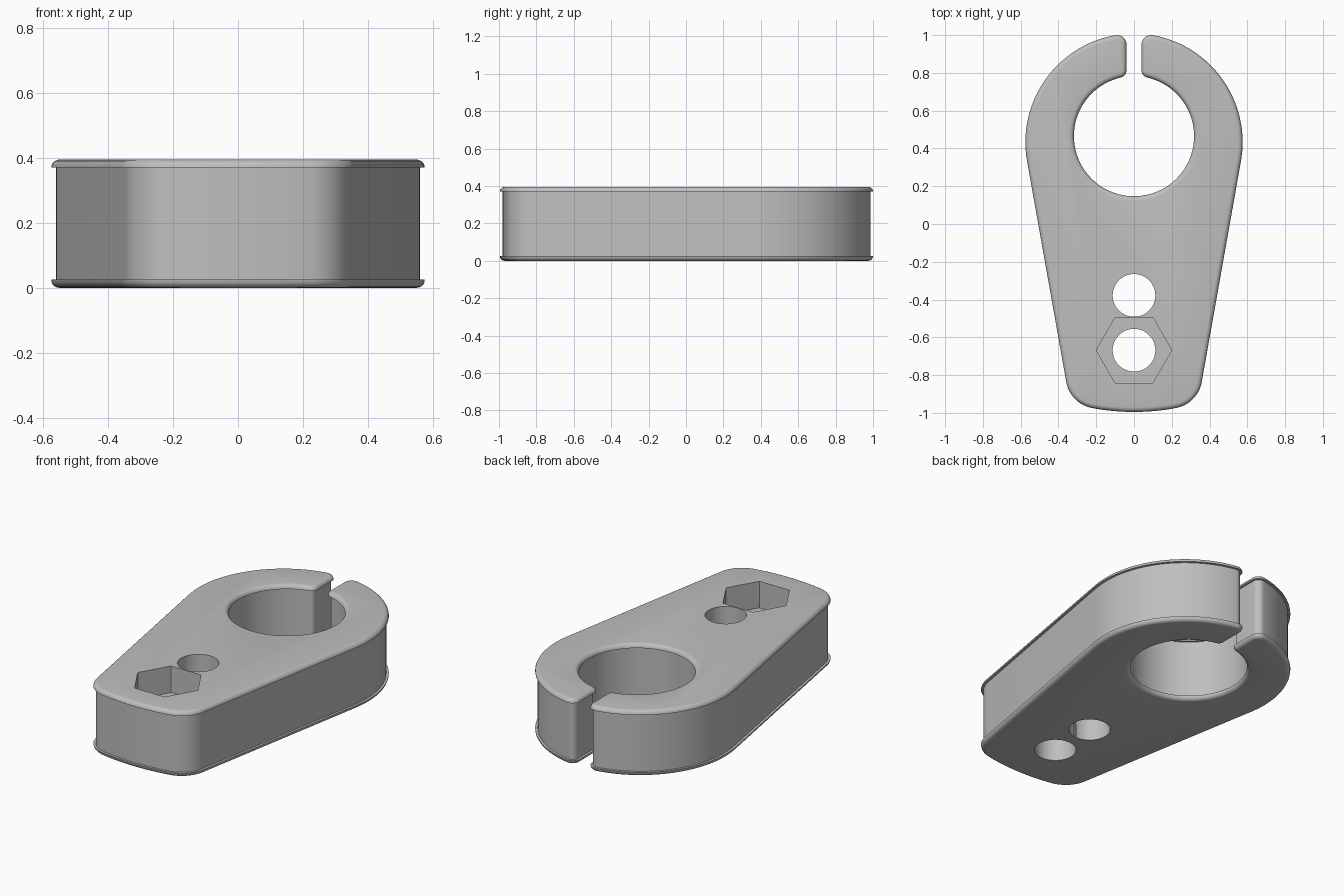
import bpy, bmesh
from math import atan2, acos, cos, sin, pi, radians, sqrt, hypot

if "Cube" in bpy.data.objects:
    bpy.data.objects.remove(bpy.data.objects["Cube"])

HEIGHT, RIM, LIP = 0.395, 0.025, 0.014

grey = bpy.data.materials.new("plain_grey")
grey.use_nodes = True
grey.diffuse_color = (0.52, 0.52, 0.52, 1)
grey.node_tree.nodes["Principled BSDF"].inputs["Base Color"].default_value = grey.diffuse_color


def arc(cx, cy, r, a0, a1, n):
    return [(cx + r * cos(a0 + (a1 - a0) * i / n),
             cy + r * sin(a0 + (a1 - a0) * i / n)) for i in range(n + 1)]


def outline(inset):
    """Closed clamp outline of tangent arcs, shrunk into the solid by inset."""
    ring_y, ring_r = 0.433, 0.575       # round head
    hole_y, hole_r = 0.465, 0.318       # large bore
    foot_y, foot_r = 0.205, 1.2         # shallow curved end
    corner_r, tip_r, inner_r, gap = 0.17, 0.05, 0.04, 0.04
    foot_a = radians(-79.3)
    kx = (foot_r - corner_r) * cos(foot_a)
    ky = foot_y + (foot_r - corner_r) * sin(foot_a)
    # direction of the straight flank shared by corner and head
    dx, dy = -kx, ring_y - ky
    flank = atan2(dy, dx) - acos((corner_r - ring_r) / hypot(dx, dy))
    tip_x, in_x = gap + tip_r, gap + inner_r
    tip_h = sqrt((ring_r - tip_r) ** 2 - tip_x ** 2)
    in_h = sqrt((hole_r + inner_r) ** 2 - in_x ** 2)
    tip_a, in_a = atan2(tip_h, tip_x), atan2(in_h, in_x)
    half = arc(0, foot_y, foot_r - inset, -pi / 2, foot_a, 6)
    half += arc(kx, ky, corner_r - inset, foot_a, flank, 14)[1:]
    half += arc(0, ring_y, ring_r - inset, flank, tip_a, 36)
    half += arc(tip_x, ring_y + tip_h, tip_r - inset, tip_a, pi, 12)[1:]
    half += arc(in_x, hole_y + in_h, inner_r - inset, pi, pi + in_a, 10)
    half += arc(0, hole_y, hole_r + inset, in_a, -pi / 2, 44)[1:]
    return half + [(-x, y) for x, y in half[-2:0:-1]]


def finish(bm, name):
    bmesh.ops.recalc_face_normals(bm, faces=bm.faces)
    mesh = bpy.data.meshes.new(name)
    bm.to_mesh(mesh)
    bm.free()
    mesh.materials.append(grey)
    obj = bpy.data.objects.new(name, mesh)
    bpy.context.collection.objects.link(obj)
    return obj


# Clamp body: lofted outline with a rounded, overhanging rim on both faces
quarter = [(RIM * (1 - sin(pi / 2 * i / 5)), RIM * (1 - cos(pi / 2 * i / 5))) for i in range(6)]
lower = quarter + [(LIP, RIM)]
levels = lower + [(i, HEIGHT - z) for i, z in reversed(lower)]
bm = bmesh.new()
rings = [[bm.verts.new((x, y, z)) for x, y in outline(i)] for i, z in levels]
for a, b in zip(rings, rings[1:]):
    for j in range(len(a)):
        k = (j + 1) % len(a)
        bm.faces.new((a[j], a[k], b[k], b[j]))
bm.faces.new(rings[0][::-1])
bm.faces.new(rings[-1])
body = finish(bm, "clamp_body")


def cut(name, y, radius, sides, z0, z1):
    """Drill a round or hexagonal pocket through the body."""
    bm = bmesh.new()
    foot = [bm.verts.new((x, yy, z0)) for x, yy in arc(0, y, radius, 0, 2 * pi, sides)[:-1]]
    face = bm.faces.new(foot)
    top = bmesh.ops.extrude_face_region(bm, geom=[face])["geom"]
    bmesh.ops.translate(bm, vec=(0, 0, z1 - z0),
                        verts=[g for g in top if isinstance(g, bmesh.types.BMVert)])
    cutter = finish(bm, name)
    cutter.hide_render = True
    mod = body.modifiers.new(name, 'BOOLEAN')
    mod.operation, mod.solver, mod.object = 'DIFFERENCE', 'EXACT', cutter
    bpy.ops.object.modifier_apply(modifier=name)
    bpy.data.objects.remove(cutter)


bpy.ops.object.select_all(action='DESELECT')
bpy.context.view_layer.objects.active = body
body.select_set(True)

# Two bolt holes and the nut recess
cut("front_bolt_hole", -0.668, 0.113, 48, -0.1, 0.5)
cut("rear_bolt_hole", -0.378, 0.113, 48, -0.1, 0.5)
cut("nut_recess", -0.668, 0.2, 6, HEIGHT - 0.16, 0.5)

bpy.ops.object.shade_smooth_by_angle(angle=radians(30))
